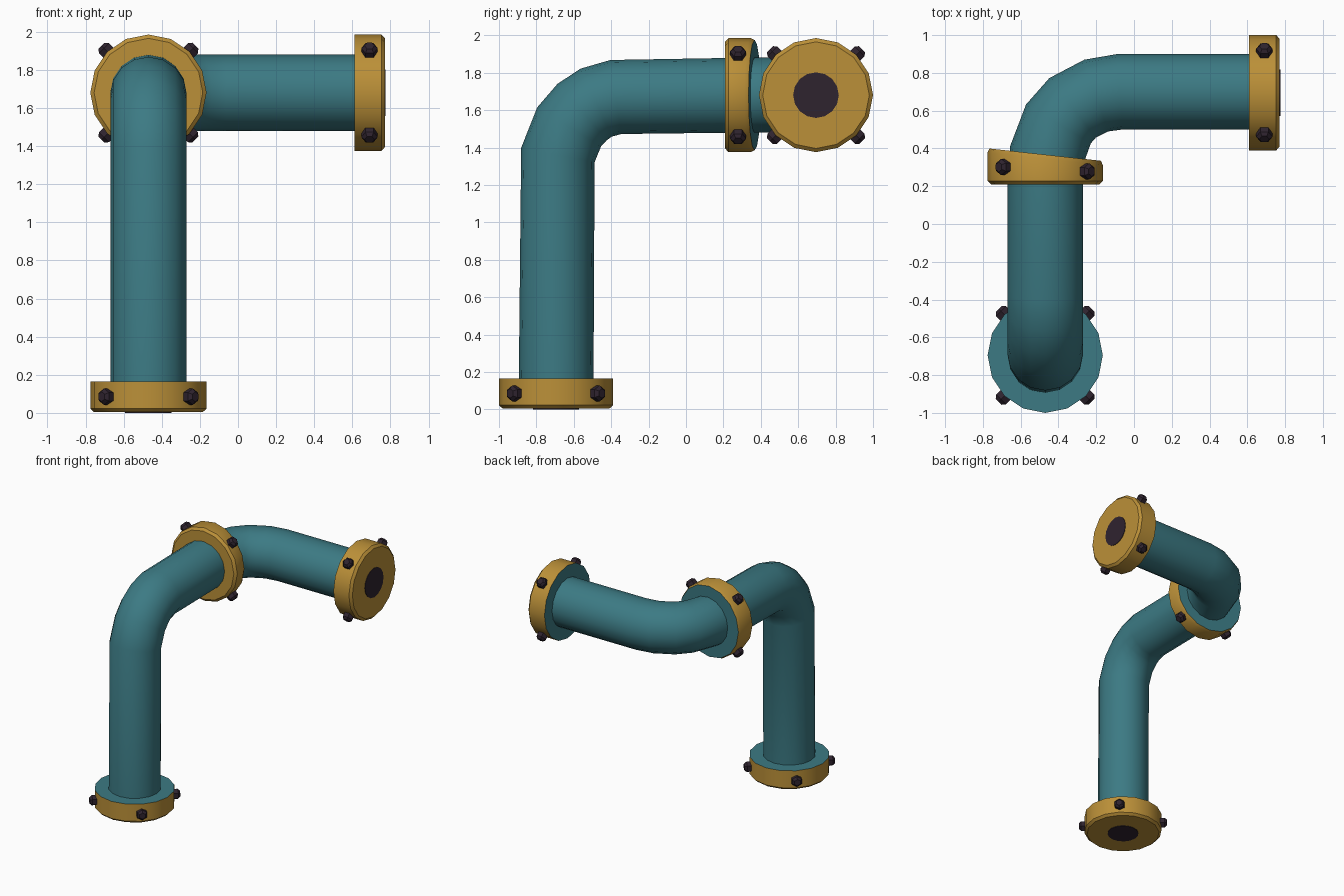
import bpy
import bmesh
from math import cos, sin, pi, radians
from mathutils import Matrix, Vector

cube = bpy.data.objects.get("Cube")
if cube:
    bpy.data.objects.remove(cube, do_unlink=True)


def material(name, rgb):
    mat = bpy.data.materials.new(name)
    mat.use_nodes = True
    color = (*rgb, 1)
    mat.diffuse_color = color
    mat.node_tree.nodes["Principled BSDF"].inputs["Base Color"].default_value = color
    return mat


teal = material("teal paint", (0.045, 0.195, 0.23))
gold = material("brass yellow", (0.5, 0.28, 0.04))
dark = material("dark iron", (0.028, 0.017, 0.028))


def loft(name, rings, mats, matrix=Matrix(), back_cap=0):
    """Skin a list of rings, cap both ends; the last cap takes slot back_cap."""
    bm = bmesh.new()
    loops = [[bm.verts.new(p) for p in ring] for ring in rings]
    n = len(loops[0])
    for a, b in zip(loops, loops[1:]):
        for i in range(n):
            j = (i + 1) % n
            bm.faces.new((a[i], a[j], b[j], b[i]))
    bm.faces.new(loops[0])
    bm.faces.new(loops[-1]).material_index = back_cap
    bmesh.ops.recalc_face_normals(bm, faces=bm.faces)
    mesh = bpy.data.meshes.new(name)
    bm.to_mesh(mesh)
    bm.free()
    for mat in mats:
        mesh.materials.append(mat)
    obj = bpy.data.objects.new(name, mesh)
    obj.matrix_world = matrix
    bpy.context.collection.objects.link(obj)
    bpy.ops.object.select_all(action="DESELECT")
    obj.select_set(True)
    bpy.context.view_layer.objects.active = obj
    bpy.ops.object.shade_smooth_by_angle(angle=radians(32))
    return obj


def circle(radius, z, sides=16, tilt=0):
    angles = [2 * pi * i / sides for i in range(sides)]
    return [Vector((radius * cos(a), radius * sin(a), z - tilt * radius * cos(a)))
            for a in angles]


def pipe(name, path, side, radius=0.2, sides=16):
    """Round pipe along a flat path; side is the normal of the path's plane."""
    pts, side = [Vector(p) for p in path], Vector(side)
    rings = []
    for i, p in enumerate(pts):
        before = (p - pts[i - 1]).normalized() if i else Vector()
        after = (pts[i + 1] - p).normalized() if i + 1 < len(pts) else Vector()
        out = side.cross((before + after).normalized())
        rings.append([p + radius * (cos(a) * side + sin(a) * out)
                      for a in (2 * pi * k / sides for k in range(sides))])
    return loft(name, rings, [teal])


def flange(name, matrix, tilt=0, opening=True):
    """Local z = 0 is the open face, the pipe leaves toward +z."""
    rings = [circle(0.285, 0.004), circle(0.305, 0.022)]
    if tilt:
        rings += [circle(0.305, 0.14, tilt=tilt), circle(0.295, 0.162, tilt=tilt)]
    else:
        rings += [circle(0.305, 0.165)]
    loft(name, rings, [gold, teal], matrix, back_cap=1)
    if opening:
        loft(name + "_opening", [circle(0.122, 0), circle(0.122, 0.006)], [dark], matrix)
    # four radial bolts on the diagonals
    for k in range(4):
        a = pi / 4 + k * pi / 2
        z = 0.085 - tilt * 0.15 * cos(a)
        place = (matrix @ Matrix.Translation((0, 0, z)) @ Matrix.Rotation(a, 4, "Z")
                 @ Matrix.Rotation(pi / 2, 4, "Y"))
        head = [circle(0.043, 0.27, 6), circle(0.043, 0.33, 6), circle(0.026, 0.348, 6)]
        loft(f"{name}_bolt_{k + 1}", head, [dark], place)


# Pipes
X, Z = -0.47, 1.68
riser = [(-0.695, 0.05), (-0.685, 1.36), (-0.625, 1.51), (-0.555, 1.59),
         (-0.48, 1.64), (-0.375, 1.67), (0.3, 1.68)]
pipe("riser_pipe", [(X, y, z) for y, z in riser], (1, 0, 0))
branch = [(X, 0.25), (-0.46, 0.37), (-0.40, 0.53), (-0.325, 0.615),
          (-0.2, 0.68), (-0.075, 0.7), (0.7, 0.7)]
pipe("branch_pipe", [(x, y, Z) for x, y in branch], (0, 0, 1))

# Flanges with bolts
flange("base_flange", Matrix.Translation((X, -0.695, 0)))
flange("middle_flange", Matrix.Translation((X, 0.205, Z)) @ Matrix.Rotation(-pi / 2, 4, "X"),
       tilt=0.11, opening=False)
flange("end_flange", Matrix.Translation((0.775, 0.695, Z)) @ Matrix.Rotation(-pi / 2, 4, "Y"))
